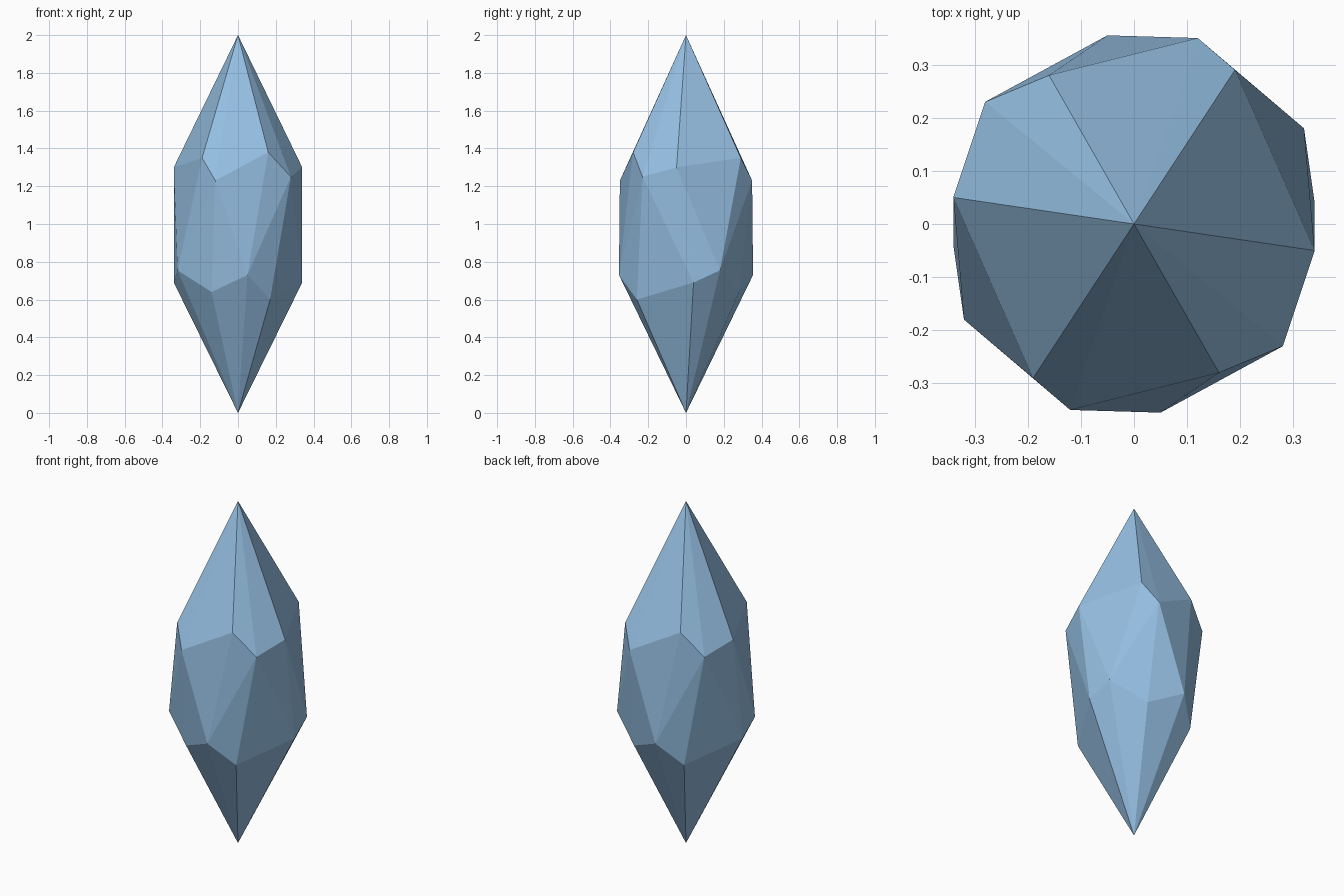
import bpy
import bmesh

cube = bpy.data.objects.get("Cube")
if cube:
    bpy.data.objects.remove(cube, do_unlink=True)

# Half of each rim; the other half is the same turned 180 degrees about z
upper_rim = [(-0.34, 0.05, 1.30), (-0.19, -0.29, 1.35), (-0.12, -0.35, 1.23),
             (0.16, -0.28, 1.38), (0.28, -0.23, 1.25)]
lower_rim = [(-0.34, -0.04, 0.69), (-0.32, -0.18, 0.755), (-0.14, -0.28, 0.64),
             (0.05, -0.355, 0.73), (0.17, -0.26, 0.60)]
tips = [(0, 0, 0), (0, 0, 2)]

# Faceted crystal stretched over the rims and the two tips
bm = bmesh.new()
for x, y, z in upper_rim + lower_rim:
    bm.verts.new((x, y, z))
    bm.verts.new((-x, -y, z))
for tip in tips:
    bm.verts.new(tip)
bmesh.ops.convex_hull(bm, input=bm.verts[:])
bmesh.ops.dissolve_limit(bm, angle_limit=0.05, verts=bm.verts[:], edges=bm.edges[:])
bmesh.ops.recalc_face_normals(bm, faces=bm.faces[:])

mesh = bpy.data.meshes.new("crystal")
bm.to_mesh(mesh)
bm.free()
crystal = bpy.data.objects.new("crystal", mesh)
bpy.context.collection.objects.link(crystal)

# Pale blue stone
color = (0.30, 0.52, 0.76, 1)
mat = bpy.data.materials.new("pale blue")
mat.use_nodes = True
mat.diffuse_color = color
mat.node_tree.nodes["Principled BSDF"].inputs["Base Color"].default_value = color
mesh.materials.append(mat)
